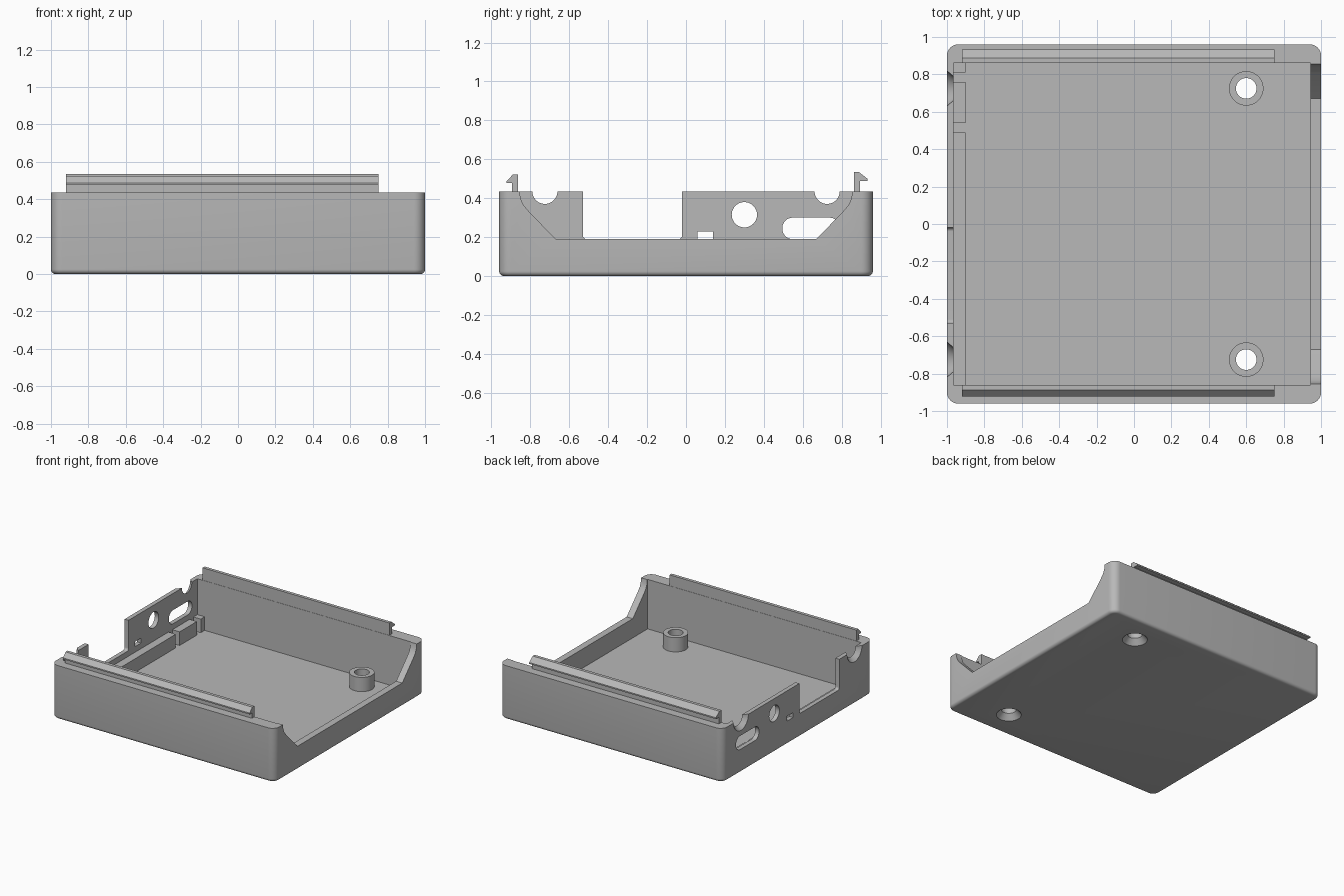
import bpy, bmesh, math
from mathutils import Matrix

if "Cube" in bpy.data.objects:
    bpy.data.objects.remove(bpy.data.objects["Cube"])

grey = bpy.data.materials.new("plain_grey")
grey.use_nodes = True
grey.diffuse_color = (0.48, 0.48, 0.48, 1)
grey.node_tree.nodes["Principled BSDF"].inputs["Base Color"].default_value = (0.48, 0.48, 0.48, 1)


def finish(name, bm):
    bmesh.ops.recalc_face_normals(bm, faces=bm.faces)
    mesh = bpy.data.meshes.new(name)
    bm.to_mesh(mesh)
    bm.free()
    mesh.materials.append(grey)
    ob = bpy.data.objects.new(name, mesh)
    bpy.context.collection.objects.link(ob)
    return ob


def box_bm(x0, x1, y0, y1, z0, z1):
    bm = bmesh.new()
    size = Matrix.Diagonal((x1 - x0, y1 - y0, z1 - z0, 1))
    mid = Matrix.Translation(((x0 + x1) / 2, (y0 + y1) / 2, (z0 + z1) / 2))
    bmesh.ops.create_cube(bm, size=1, matrix=mid @ size)
    return bm


def box(name, *bounds):
    return finish(name, box_bm(*bounds))


def cone(name, centre, r0, r1, depth, axis="Z"):
    """r0 at the low end of the axis, r1 at the high end."""
    bm = bmesh.new()
    turn = Matrix.Rotation(math.pi / 2, 4, "Y") if axis == "X" else Matrix()
    bmesh.ops.create_cone(bm, cap_ends=True, segments=48, radius1=r0, radius2=r1,
                          depth=depth, matrix=Matrix.Translation(centre) @ turn)
    return finish(name, bm)


def prism(name, profile, x0, x1):
    """Extrude a (y, z) outline along x."""
    bm = bmesh.new()
    face = bm.faces.new([bm.verts.new((x0, y, z)) for y, z in profile])
    out = bmesh.ops.extrude_face_region(bm, geom=[face])
    moved = [v for v in out["geom"] if isinstance(v, bmesh.types.BMVert)]
    bmesh.ops.translate(bm, verts=moved, vec=(x1 - x0, 0, 0))
    return finish(name, bm)


def rounded(y0, y1, z0, z1, r, steps=10):
    """Outline of a rounded rectangle in y and z."""
    pts = []
    corners = [(y1 - r, z1 - r), (y0 + r, z1 - r), (y0 + r, z0 + r), (y1 - r, z0 + r)]
    for q, (cy, cz) in enumerate(corners):
        for i in range(steps + 1):
            a = (q + i / steps) * math.pi / 2
            pts.append((cy + r * math.cos(a), cz + r * math.sin(a)))
    return pts


def cut(ob, cutter):
    mod = ob.modifiers.new("cut", "BOOLEAN")
    mod.operation = "DIFFERENCE"
    mod.solver = "EXACT"
    mod.object = cutter
    bpy.context.view_layer.objects.active = ob
    bpy.ops.object.modifier_apply(modifier=mod.name)
    bpy.data.objects.remove(cutter)


def smooth(ob):
    bpy.ops.object.select_all(action="DESELECT")
    ob.select_set(True)
    bpy.context.view_layer.objects.active = ob
    bpy.ops.object.shade_smooth_by_angle(angle=math.radians(30))


TOP, FLOOR, LIP = 0.435, 0.035, 0.19
HOLE_X, HOLE_Y = 0.6, 0.725

# Tray body: rounded corners, softened bottom edge
bm = box_bm(-1, 1, -0.96, 0.96, 0, TOP)
uprights = [e for e in bm.edges if abs(e.verts[0].co.z - e.verts[1].co.z) > 0.1]
bmesh.ops.bevel(bm, geom=uprights, offset=0.06, segments=8, profile=0.5, affect="EDGES")
bottom = [e for e in bm.edges if all(v.co.z < 0.001 for v in e.verts)]
bmesh.ops.bevel(bm, geom=bottom, offset=0.025, segments=5, profile=0.5, affect="EDGES")
tray = finish("tray_body", bm)
cut(tray, box("cavity", -0.965, 0.945, -0.86, 0.86, FLOOR, 0.6))

# Open side with sloping, curved shoulders
half = [(0.67, LIP), (0.81, 0.335), (0.837, 0.368), (0.85, 0.4), (0.855, TOP), (0.855, 0.6)]
cut(tray, prism("open_side", half + [(-y, z) for y, z in reversed(half)], 0.9, 1.1))

# Port side: wide notch, round port, slot, small window
cut(tray, prism("wide_notch", rounded(-0.53, -0.02, LIP, 0.7, 0.02), -1.1, -0.93))
cut(tray, cone("round_port", (-1, 0.3, 0.315), 0.065, 0.065, 0.14, "X"))
cut(tray, prism("slot_port", rounded(0.495, 0.79, 0.19, 0.3, 0.053), -1.1, -0.93))
cut(tray, box("small_window", -1.1, -0.93, 0.06, 0.14, LIP, 0.23))

# Flared half-round cable notches
for side in (-1, 1):
    cut(tray, cone("cable_notch", (-0.995, side * HOLE_Y, TOP), 0.12, 0.06, 0.07, "X"))

# Screw posts with through holes countersunk underneath
for side, label in ((-1, "front"), (1, "back")):
    y = side * HOLE_Y
    post = cone(label + "_screw_post", (HOLE_X, y, 0.0875), 0.092, 0.092, 0.125)
    for part in (tray, post):
        cut(part, cone("screw_hole", (HOLE_X, y, 0.1), 0.055, 0.055, 0.4))
    for part in (tray, post):
        cut(part, cone("countersink", (HOLE_X, y, 0.015), 0.11, 0.05, 0.07))
    smooth(post)
smooth(tray)

# Inner ledge along the port side, broken by two gaps
for i, (y0, y1) in enumerate([(-0.865, 0.49), (0.54, 0.76), (0.81, 0.865)]):
    box("inner_ledge_%d" % (i + 1), -0.97, -0.9, y0, y1, FLOOR - 0.01, 0.145)

# Snap rails on the front and back walls, barbs facing outward
for side, top, tip, label in ((-1, 0.523, 0.922, "front"), (1, 0.535, 0.932, "back")):
    rail = [(0.862, TOP - 0.01), (0.862, top), (0.888, top), (tip, top - 0.035),
            (tip, top - 0.046), (0.893, top - 0.046), (0.893, TOP - 0.01)]
    prism(label + "_snap_rail", [(side * y, z) for y, z in rail], -0.92, 0.75)
